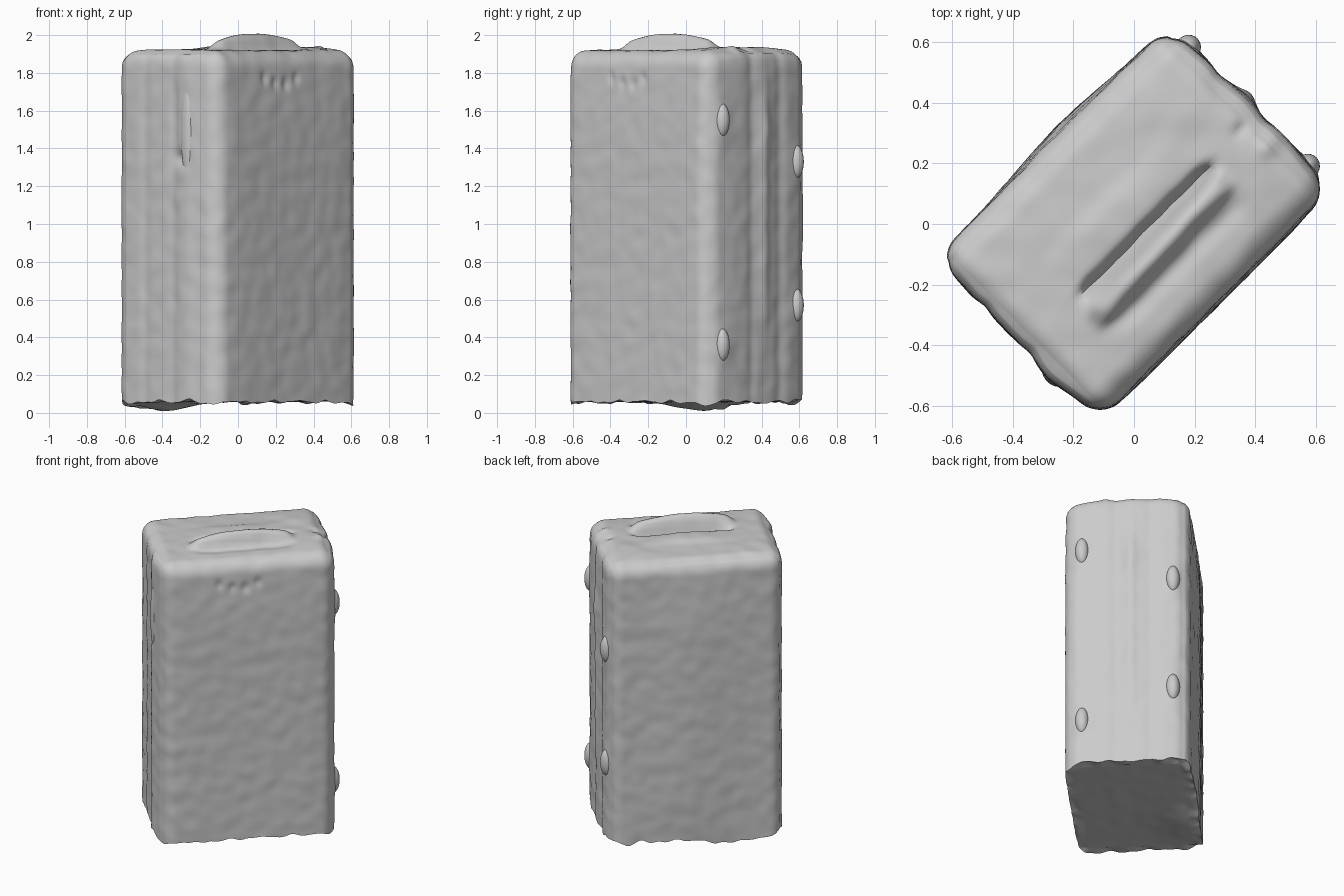
import bpy, bmesh, math
from mathutils import Vector, noise

if "Cube" in bpy.data.objects:
    bpy.data.objects.remove(bpy.data.objects["Cube"])

TURN = math.radians(45)


def bell(x, centre, width):
    return math.exp(-((x - centre) / width) ** 2)


def span(x, lo, hi, soft):
    """Smooth window: 1 between lo and hi, 0 outside."""
    return 0.5 * (math.tanh((x - lo) / soft) - math.tanh((x - hi) / soft))


def rounded_box(name, lo, hi, radius, step, shape):
    """Dense box with rounded sides and top, flat base, reshaped by shape(p)."""
    lo, hi = Vector(lo), Vector(hi)
    n = [max(4, round((hi[i] - lo[i]) / step)) for i in range(3)]
    bm, verts = bmesh.new(), {}

    def vert(key):
        if key not in verts:
            p = Vector([lo[i] + (hi[i] - lo[i]) * key[i] / n[i] for i in range(3)])
            core = Vector([min(max(p[i], lo[i] + radius), hi[i] - radius) for i in range(2)]
                          + [min(p.z, hi.z - radius)])
            d = p - core
            reach = max(abs(c) for c in d)
            if reach > 1e-6:
                p = core + d.normalized() * reach
            verts[key] = bm.verts.new(shape(p))
        return verts[key]

    for axis in range(3):
        a, b = (axis + 1) % 3, (axis + 2) % 3
        for end in (0, n[axis]):
            for i in range(n[a]):
                for j in range(n[b]):
                    quad = []
                    for di, dj in ((0, 0), (1, 0), (1, 1), (0, 1)):
                        k = [0, 0, 0]
                        k[axis], k[a], k[b] = end, i + di, j + dj
                        quad.append(vert(tuple(k)))
                    bm.faces.new(quad if end else quad[::-1])
    return finish(name, bm)


def finish(name, bm):
    bmesh.ops.recalc_face_normals(bm, faces=bm.faces)
    me = bpy.data.meshes.new(name)
    bm.to_mesh(me)
    bm.free()
    ob = bpy.data.objects.new(name, me)
    ob.rotation_euler.z = TURN
    bpy.context.collection.objects.link(ob)
    bpy.context.view_layer.objects.active = ob
    ob.select_set(True)
    bpy.ops.object.shade_smooth_by_angle(angle=math.radians(50))
    ob.select_set(False)
    return ob


HU, HW, BASE, TOP = 0.537, 0.374, 0.06, 1.912
STUDS = [(-0.27, 1.55), (-0.27, 0.36), (0.285, 1.33), (0.285, 0.57)]


def case_shape(p):
    u, w, z = p
    q = Vector((u, w, z))
    out = Vector((0, 0, 0))
    mid = span(w, -0.27, 0.27, 0.07)
    # soft vertical ribs on the ends
    ribs = -0.008 * bell(w, 0.15, 0.035) - 0.006 * bell(w, -0.06, 0.03)
    if u > HU - 0.03:
        ribs += 0.018 * mid + 0.014 * bell(w, 0.03, 0.035) * span(z, 0.5, 1.75, 0.2)
        ribs += 0.008 * bell(w, 0.03, 0.05) * bell(z, 1.5, 0.14)
        for sw, sz in STUDS:
            ribs += 0.01 * bell(w, sw, 0.05) * bell(z, sz - 0.02, 0.11)
        out.x += ribs
    elif u < -HU + 0.03:
        ribs += 0.01 * mid + 0.014 * bell(w, -0.16, 0.07)
        ribs -= 0.025 * bell(w, -0.12, 0.05) * bell(z, 1.35, 0.04)
        ribs -= 0.007 * bell(w, -0.08, 0.03) * span(z, 1.4, 1.7, 0.06)
        out.x -= ribs
    # slight belly on the back shell and shallow dents on the front shell
    if w > HW - 0.03:
        out.y += 0.008 + 0.025 * bell(u, 0.05, 0.28) * span(z, 0.1, 1.7, 0.2)
    if w < -HW + 0.03:
        out.y -= 0.012 * span(u, -0.45, 0.45, 0.08) * span(z, -1, 1.7, 0.15)
        for du, dz in ((-0.18, 1.77), (-0.1, 1.75), (-0.02, 1.74), (0.06, 1.77)):
            out.y += 0.012 * bell(u, du, 0.022) * bell(z, dz, 0.03)
    # crowned top with the carry handle ridge and the slots beside it
    if z > TOP - 0.06:
        along = span(u, -0.27, 0.3, 0.03)
        out.z += 0.012 * span(w, -0.3, 0.3, 0.1) + 0.012 * bell(u, 0.4, 0.15) * mid
        out.z -= 0.07 * along * bell(w, -0.045, 0.018)
        out.z += (0.02 + 0.065 * max(0, 1 - (u / 0.38) ** 2)) * span(u, -0.31, 0.31, 0.03) \
            * span(w, -0.155 + 0.03 * u, -0.085 + 0.03 * u, 0.014)
        out.z -= 0.012 * along * bell(w, -0.2, 0.03)
        out.z += 0.02 * along * span(w, -0.02, 0.12, 0.03) * bell(u, 0, 0.25)
        out.z += 0.015 * bell(u, 0.49, 0.03) * bell(w, -0.13, 0.03)
        out.z -= 0.015 * bell(u, 0.47, 0.025) * bell(w, -0.03, 0.02)
    # ragged lower rim and sagging base
    low = max(0.0, 1 - (z - BASE) / 0.12)
    if low:
        if max(abs(u) - HU, abs(w) - HW) > -0.04:
            out.z += low * 0.022 * noise.noise(q * 13)
        out.z -= low * 0.05 * bell(u, -0.22, 0.2) * bell(w, 0.36, 0.2)
        out.z -= low * 0.025 * (bell(u, -HU, 0.06) + bell(u, HU, 0.05)) * bell(w, -HW, 0.06)
    wob = Vector([noise.noise(q * 11 + Vector((s, 0, s))) for s in (3, 17, 31)]) * 0.004
    r = p + out + wob
    r.z = max(r.z, 0.0)
    return r


# suitcase shell with handle ridge
rounded_box("case_body", (-HU, -HW, BASE), (HU, HW, TOP), 0.085, 0.0145, case_shape)


def blob(name, centre, size):
    """Smooth ellipsoid sunk into the shell."""
    bm = bmesh.new()
    bmesh.ops.create_uvsphere(bm, u_segments=24, v_segments=16, radius=1)
    for v in bm.verts:
        v.co = Vector(centre) + Vector(size) * Vector((0, 0, 0)).dot(v.co) \
            + Vector([size[i] * v.co[i] for i in range(3)])
    finish(name, bm)


# oval studs on the back end
for i, (w, z) in enumerate(STUDS):
    blob(f"end_stud_{i + 1}", (0.535, w, z), (0.046, 0.042, 0.09))
# long grip bump on the front end
blob("side_grip", (-0.54, -0.165, 1.5), (0.03, 0.045, 0.25))
